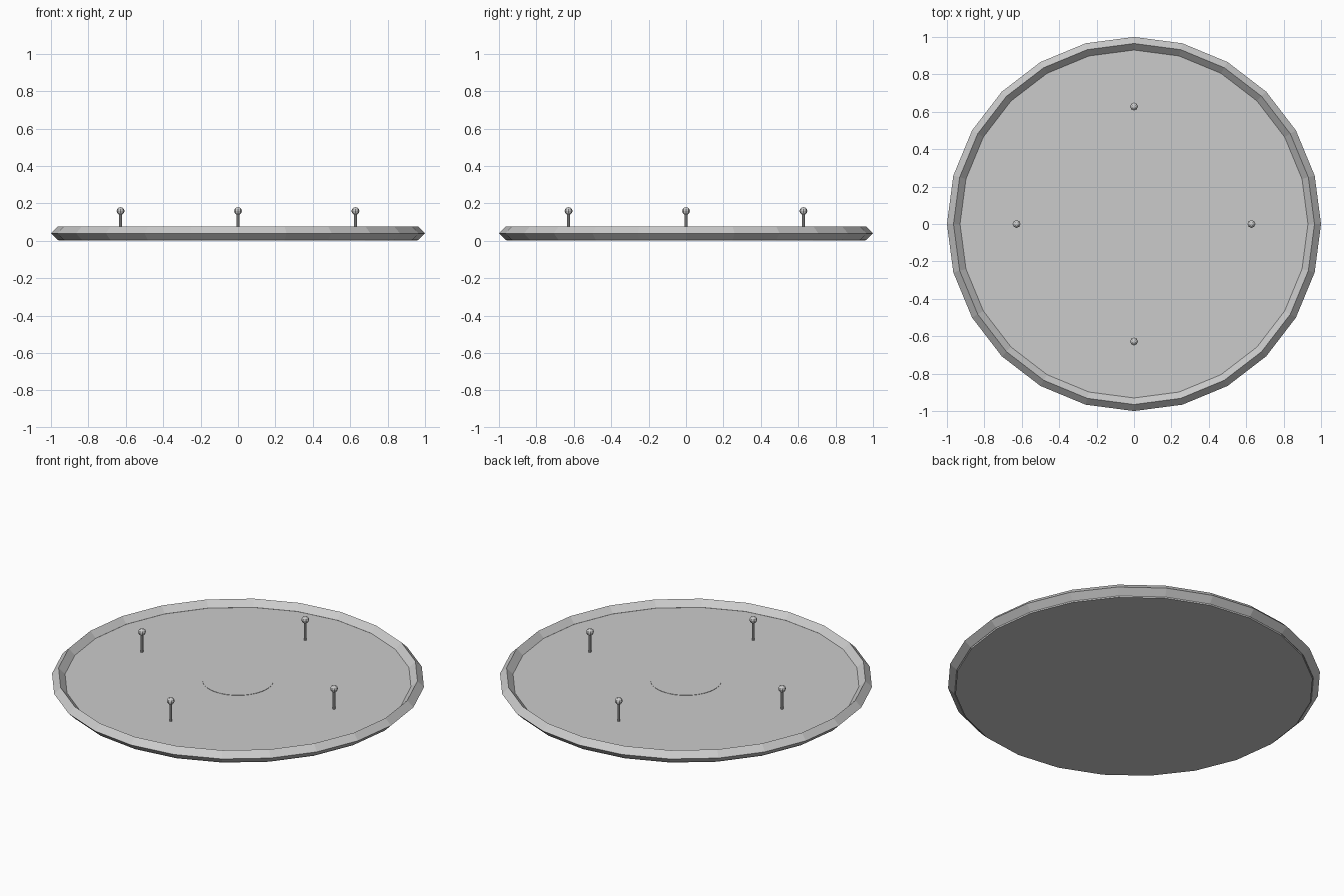
import bpy, bmesh, math
from mathutils import Matrix

if "Cube" in bpy.data.objects:
    bpy.data.objects.remove(bpy.data.objects["Cube"])

grey = bpy.data.materials.new("plain grey")
grey.diffuse_color = (0.6, 0.6, 0.6, 1)
grey.use_nodes = True
grey.node_tree.nodes["Principled BSDF"].inputs["Base Color"].default_value = grey.diffuse_color


def finish(name, bm):
    bmesh.ops.recalc_face_normals(bm, faces=bm.faces)
    mesh = bpy.data.meshes.new(name)
    bm.to_mesh(mesh)
    bm.free()
    mesh.materials.append(grey)
    obj = bpy.data.objects.new(name, mesh)
    bpy.context.collection.objects.link(obj)
    return obj


def cylinder(name, radius, z0, z1, sides, x=0, y=0):
    bm = bmesh.new()
    bmesh.ops.create_cone(bm, cap_ends=True, segments=sides, radius1=radius,
                          radius2=radius, depth=z1 - z0,
                          matrix=Matrix.Translation((x, y, (z0 + z1) / 2)))
    return finish(name, bm)


# Round floor and thin centre plate
cylinder("floor_disc", 0.96, 0.0, 0.039, 24)
cylinder("centre_plate", 0.19, 0.036, 0.041, 64)

# Diamond-section rim with 24 straight segments
SEG, MAJOR, MINOR, MID = 24, 0.965, 0.035, 0.04
section = [(MAJOR + MINOR, MID), (MAJOR, MID + MINOR),
           (MAJOR - MINOR, MID), (MAJOR, MID - MINOR)]
bm = bmesh.new()
rings = []
for i in range(SEG):
    a = 2 * math.pi * i / SEG
    rings.append([bm.verts.new((r * math.cos(a), r * math.sin(a), z)) for r, z in section])
for i in range(SEG):
    p, q = rings[i], rings[(i + 1) % SEG]
    for j in range(4):
        k = (j + 1) % 4
        bm.faces.new((p[j], q[j], q[k], p[k]))
finish("rim", bm)

# Four posts, each topped with a small faceted ball
for i in range(4):
    a = math.pi / 2 * i
    x, y = 0.628 * math.cos(a), 0.628 * math.sin(a)
    cylinder(f"post_{i + 1}", 0.007, 0.02, 0.16, 8, x, y)
    bm = bmesh.new()
    bmesh.ops.create_uvsphere(bm, u_segments=8, v_segments=6, radius=0.021,
                              matrix=Matrix.Translation((x, y, 0.159)))
    finish(f"ball_{i + 1}", bm)
